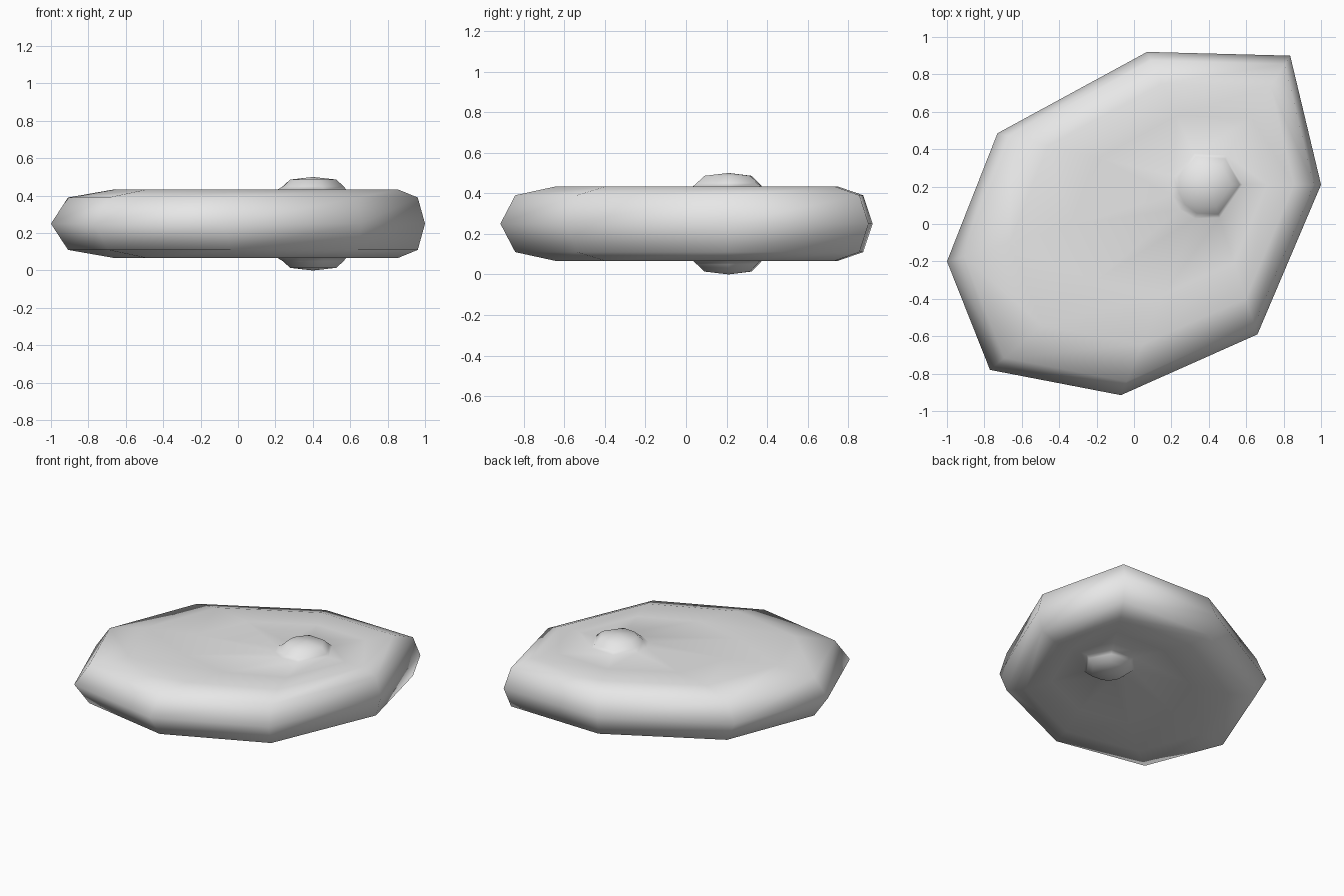
import bpy, bmesh
from mathutils import Vector

cube = bpy.data.objects.get("Cube")
if cube:
    bpy.data.objects.remove(cube, do_unlink=True)

grey = bpy.data.materials.new("light_grey")
grey.use_nodes = True
colour = (0.8, 0.8, 0.8, 1)
grey.diffuse_color = colour
grey.node_tree.nodes["Principled BSDF"].inputs["Base Color"].default_value = colour

MID = 0.25
HUB = Vector((0.40, 0.21))
OUTLINE = [Vector(p) for p in (
    (-1, -0.2), (-0.77, -0.78), (-0.07, -0.915), (0.66, -0.59),
    (1, 0.21), (0.835, 0.90), (0.07, 0.92), (-0.73, 0.485))]


def rim_ring(scale):
    return [HUB + (p - HUB) * scale for p in OUTLINE]


def boss_ring(radius, tail=0):
    # Boss is nearly round, its skirt trailing towards the far edge
    return [HUB + (p - HUB).normalized() * (radius + tail * (p - HUB).length)
            for p in OUTLINE]


# Half profile from the rim up to the boss: ring and height above the middle
half = [(rim_ring(0.935), 0.14), (rim_ring(0.76), 0.183),
        (rim_ring(0.52), 0.181), (boss_ring(0.165, 0.025), 0.180),
        (boss_ring(0.165), 0.20), (boss_ring(0.125), 0.236)]
rings = ([(r, -h) for r, h in reversed(half)] + [(rim_ring(1), 0)] + half)

# Loft the rings and close both bosses with a fan
bm = bmesh.new()
loops = [[bm.verts.new((p.x, p.y, MID + h)) for p in ring] for ring, h in rings]
n = len(OUTLINE)
for low, high in zip(loops, loops[1:]):
    for i in range(n):
        j = (i + 1) % n
        bm.faces.new((low[i], low[j], high[j], high[i]))
for loop, h in ((loops[0], -MID), (loops[-1], MID)):
    tip = bm.verts.new((HUB.x, HUB.y, MID + h))
    for i in range(n):
        bm.faces.new((loop[i], loop[(i + 1) % n], tip))
bmesh.ops.recalc_face_normals(bm, faces=bm.faces)
for face in bm.faces:
    face.smooth = True

mesh = bpy.data.meshes.new("disc_with_bosses")
bm.to_mesh(mesh)
bm.free()
mesh.materials.append(grey)
disc = bpy.data.objects.new("disc_with_bosses", mesh)
bpy.context.collection.objects.link(disc)
